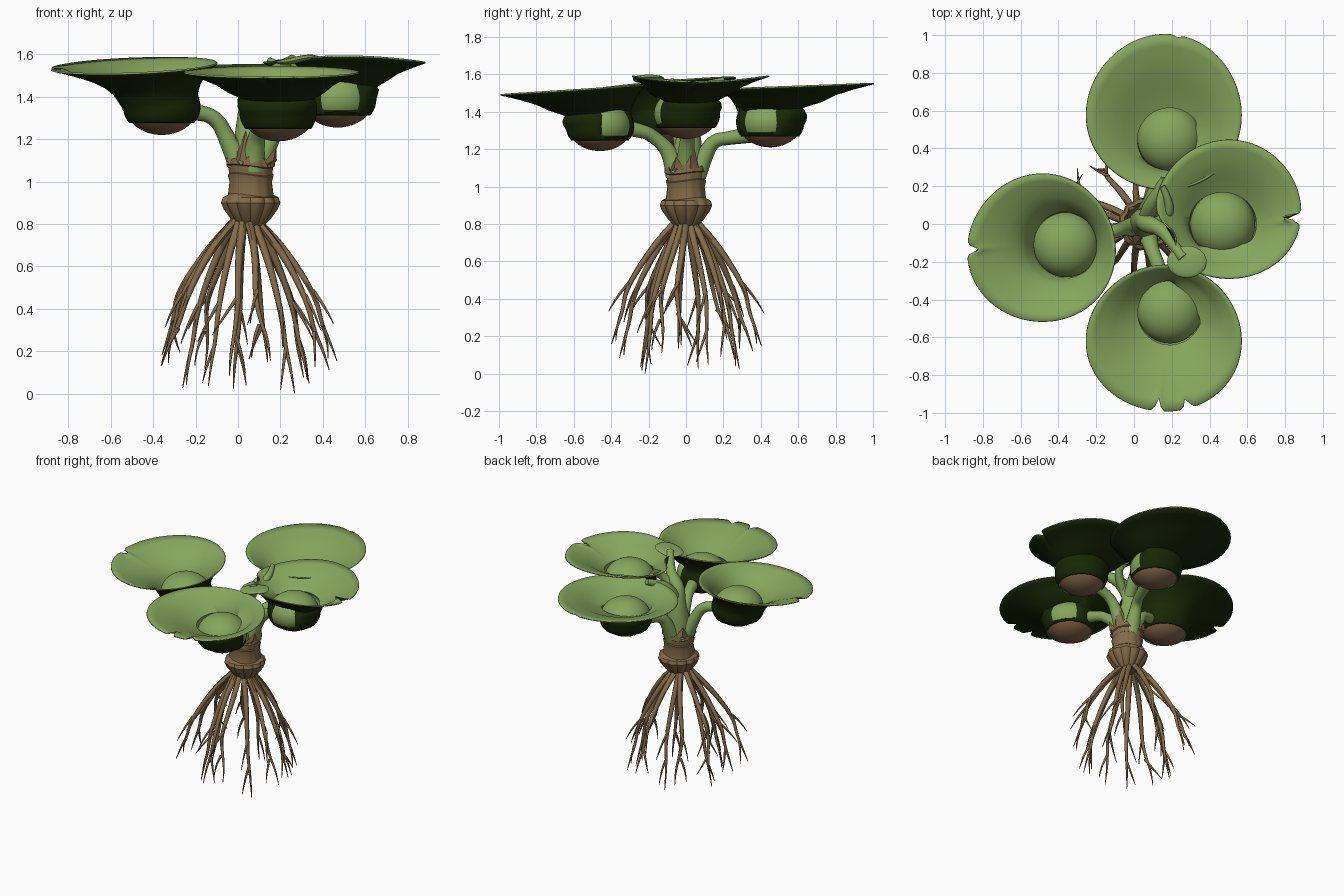
import bpy, bmesh, math, random
from math import sin, cos, pi, radians, sqrt, exp
from mathutils import Vector

random.seed(4)
if "Cube" in bpy.data.objects:
    bpy.data.objects.remove(bpy.data.objects["Cube"])


def material(name, rgb):
    m = bpy.data.materials.new(name)
    m.use_nodes = True
    m.diffuse_color = (*rgb, 1)
    bsdf = m.node_tree.nodes["Principled BSDF"]
    bsdf.inputs["Base Color"].default_value = (*rgb, 1)
    bsdf.inputs["Roughness"].default_value = 0.8
    return m


LEAF = material("leaf green", (0.24, 0.38, 0.11))
UNDER = material("dark leaf underside", (0.009, 0.02, 0.002))
BARK = material("bark brown", (0.23, 0.148, 0.066))
HUSK = material("bulb base brown", (0.22, 0.125, 0.065))


def smooth(obj, angle=50):
    bpy.ops.object.select_all(action='DESELECT')
    obj.select_set(True)
    bpy.context.view_layer.objects.active = obj
    bpy.ops.object.shade_smooth_by_angle(angle=radians(angle))


def finish(name, bm, mats, angle=50):
    mesh = bpy.data.meshes.new(name)
    bm.to_mesh(mesh)
    bm.free()
    obj = bpy.data.objects.new(name, mesh)
    bpy.context.collection.objects.link(obj)
    for m in mats:
        mesh.materials.append(m)
    smooth(obj, angle)
    return obj


def loft(bm, rings):
    """Skin closed rings of points, counted anticlockwise from above."""
    loops = [[bm.verts.new(p) for p in ring] for ring in rings]
    n = len(loops[0])
    for a, b in zip(loops, loops[1:]):
        for i in range(n):
            j = (i + 1) % n
            bm.faces.new((a[i], b[i], b[j], a[j]))
    return loops


def tubes(name, paths, mat, sides=2, steps=4):
    """Tapered round strands; each path is a list of (point, radius)."""
    cu = bpy.data.curves.new(name, 'CURVE')
    cu.dimensions = '3D'
    cu.bevel_depth = 1
    cu.bevel_resolution = sides
    cu.use_fill_caps = True
    for path in paths:
        s = cu.splines.new('NURBS')
        s.points.add(len(path) - 1)
        for sp, (p, r) in zip(s.points, path):
            sp.co = (*p, 1)
            sp.radius = r
        s.order_u = 3
        s.use_endpoint_u = True
        s.resolution_u = steps
    obj = bpy.data.objects.new(name, cu)
    bpy.context.collection.objects.link(obj)
    bpy.ops.object.select_all(action='DESELECT')
    obj.select_set(True)
    bpy.context.view_layer.objects.active = obj
    bpy.ops.object.convert(target='MESH')
    obj = bpy.context.view_layer.objects.active
    obj.data.materials.clear()
    obj.data.materials.append(mat)
    smooth(obj, 60)


def turn_from(t, degrees):
    return (t - radians(degrees) + pi) % (2 * pi) - pi


# Funnel leaves, each holding a flattened bulb: outward share, height share
BULB, HALF = 0.172, 0.135
PROFILE = [(0, 0), (.015, .04), (.03, .09), (.055, .15), (.08, .21), (.115, .3), (.15, .38),
           (.185, .46), (.22, .53), (.33, .665), (.5, .79), (.7, .885), (.85, .945), (1, 1)]


def leaf(name, bulb, base, rim, size, rim_z, tilt, patch, notches, wave=0.0):
    axis = Vector(bulb)
    mid = base + HALF
    low = base + 0.062
    seg = 144
    rings = []
    for u, h in PROFILE:
        ring = []
        for i in range(seg):
            t = 2 * pi * i / seg
            d = Vector((cos(t), sin(t)))
            cut = sum(k * exp(-(turn_from(t, a) / w) ** 2) for a, k, w in notches)
            scale = (1 - cut * u ** 4) * (1 + 0.012 * sin(3 * t + size[0] * 9) * u)
            edge = Vector((rim[0] + d.x * size[0] * scale, rim[1] + d.y * size[1] * scale))
            off = (axis + d * 0.14).lerp(edge, u) - axis
            z = low + (rim_z + tilt[0] * d.x + tilt[1] * d.y + wave * cos(2 * t) - low) * h
            # hug the bulb, except where it breaks through the cup
            need = BULB * sqrt(max(0, 1 - ((z - mid) / HALF) ** 2)) + 0.003
            if off.length < need:
                off = off.normalized() * need
            if patch is not None and 0.02 < u < 0.3:
                side = abs(turn_from(math.atan2(off.y, off.x), patch))
                sink = 0.05 * max(0, cos(min(side * 1.6, pi / 2)))
                off = off.normalized() * min(off.length, need + 0.02 - sink)
            p = axis + off
            ring.append((p.x, p.y, z))
        rings.append(ring)
    bm = bmesh.new()
    loft(bm, rings)
    obj = finish(name + "_leaf", bm, [LEAF, UNDER], 60)
    mod = obj.modifiers.new("thickness", 'SOLIDIFY')
    mod.thickness = 0.008
    mod.material_offset = 1

    bm = bmesh.new()
    bmesh.ops.create_uvsphere(bm, u_segments=40, v_segments=32, radius=1)
    for v in bm.verts:
        v.co = (bulb[0] + v.co.x * BULB, bulb[1] + v.co.y * BULB, mid + v.co.z * HALF)
    for f in bm.faces:
        f.material_index = int(f.calc_center_median().z < base + 0.075)
    finish(name + "_bulb", bm, [LEAF, HUSK])


leaf("back", (.19, .45), 1.21, (.16, .59), (.41, .41), 1.54, (0, .015), -20,
     [(80, .03, .05)])
leaf("right", (-.36, -.11), 1.22, (-.49, -.13), (.39, .39), 1.55, (.015, .035), None,
     [(181, .17, .05)])
leaf("front", (.19, -.46), 1.19, (.16, -.61), (.41, .385), 1.52, (0, .025), 35,
     [(265, .18, .045), (288, .14, .05)])
leaf("left", (.47, 0), 1.255, (.5, .075), (.385, .365), 1.58, (0, 0), -85,
     [(353, .26, .055), (205, .2, .3)], -.015)

# Stalks from the trunk to each cup
tubes("leaf_stalks", [
    [((.02, -.01, 1.06), .06), ((-.05, -.02, 1.2), .04), ((-.1, -.04, 1.3), .036),
     ((-.19, -.06, 1.33), .036), ((-.3, -.1, 1.33), .045)],
    [((.07, .05, 1.06), .06), ((.08, .1, 1.17), .045), ((.1, .15, 1.25), .036),
     ((.14, .24, 1.26), .036), ((.18, .36, 1.28), .045)],
    [((.07, -.05, 1.06), .06), ((.08, -.08, 1.18), .045), ((.1, -.15, 1.25), .036),
     ((.13, -.22, 1.3), .036), ((.17, -.36, 1.32), .045)],
    [((.09, 0, 1.06), .06), ((.14, 0, 1.18), .045), ((.2, .01, 1.28), .036),
     ((.28, .01, 1.33), .036), ((.38, 0, 1.36), .045)],
], LEAF, 4, 8)
tubes("central_stalk", [
    [((.06, 0, 1.06), .09), ((.06, .01, 1.2), .08), ((.05, .02, 1.33), .05),
     ((.07, 0, 1.43), .05), ((.14, -.02, 1.49), .04), ((.2, -.1, 1.54), .028),
     ((.26, -.18, 1.57), .03)],
    [((.06, .01, 1.34), .04), ((.08, .08, 1.43), .045), ((.12, .16, 1.5), .03),
     ((.16, .24, 1.53), .02)],
    [((.1, 0, 1.42), .03), ((.18, .03, 1.5), .03), ((.19, .12, 1.55), .022),
     ((.15, .2, 1.57), .015)],
], LEAF, 4, 8)

# Small folded young leaf at the tip
bm = bmesh.new()
bmesh.ops.create_uvsphere(bm, u_segments=24, v_segments=12, radius=.1)
for v in bm.verts:
    v.co = Vector((v.co.x * 1.05 + .28, v.co.y * .85 - .2,
                   v.co.z * .16 + 1.575 + .012 * sin(v.co.x * 20)))
finish("young_leaf", bm, [LEAF])

# Trunk with fluted swelling and ragged collar: height, radius, fluting
TRUNK = [(.79, .06, .1), (.82, .09, .1), (.87, .125, .1), (.9, .138, .08), (.925, .13, .08),
         (.935, .108, .03), (1.0, .1, .02), (1.03, .108, .02), (1.035, .102, .02),
         (1.07, .106, .03), (1.075, .115, .03), (1.1, .112, .05)]
bm = bmesh.new()
rings = []
for k, (z, r, flute) in enumerate(TRUNK):
    ring = []
    for i in range(72):
        t = 2 * pi * i / 72
        q = r * (1 + flute * (abs(sin(t * 6)) - .5))
        lift = .03 * sin(t * 3 + 1) * sin(t * 7) if k == len(TRUNK) - 1 else 0
        ring.append((.06 + q * cos(t), q * sin(t), z + lift + .008 * sin(2 * t) * (k > 4)))
    rings.append(ring)
rings.append([(.06 + .8 * (x - .06), y * .8, 1.07) for x, y, z in rings[-1]])
loops = loft(bm, rings)
bm.faces.new(loops[0])
bm.faces.new(reversed(loops[-1]))
bmesh.ops.recalc_face_normals(bm, faces=bm.faces)
finish("trunk", bm, [BARK], 35)

# Pointed husk scales standing above the collar
bm = bmesh.new()
for angle, height, lean in ((10, .16, .02), (75, .05, .02), (135, .07, .01), (200, .13, -.02),
                            (245, .14, -.03), (330, .06, .03)):
    def spot(a, r, z):
        return bm.verts.new((.06 + r * cos(radians(a)), r * sin(radians(a)), z))
    a, b = spot(angle - 38, .104, 1.06), spot(angle + 38, .104, 1.06)
    m, tip = spot(angle, .125, 1.1), spot(angle + 6, .1 + lean, 1.1 + height)
    inner = spot(angle, .08, 1.06)
    for f in ((a, m, tip), (m, b, tip), (b, inner, tip), (inner, a, tip)):
        bm.faces.new(f)
finish("husk_scales", bm, [BARK], 30)

# Forking roots that arch outward, then hang down
paths = []
COUNT = 15
for i in range(COUNT):
    a = 2 * pi * i / COUNT + random.uniform(-.12, .12)
    reach = (.45, .31, .4)[i % 3] * random.uniform(.95, 1.06)
    depth = (.14, .01, .08)[i % 3] + random.uniform(-.01, .05)

    def at(f, g, side=0.0, a=a, reach=reach, depth=depth):
        r = .04 + (reach - .04) * f
        return Vector((.035 + r * cos(a + side), r * sin(a + side) * .95,
                       .83 + (depth - .83) * g))

    bend = random.uniform(-.15, .15)
    paths.append([(at(0, 0), .02), (at(.22, .12), .02), (at(.5, .32, bend / 2), .017),
                  (at(.76, .56, bend), .013), (at(.82, .74, bend / 2), .01),
                  (at(.92, .87), .007), (at(1, 1), .002)])
    for f, g, side, out in ((.72, .54, .22, 1.0), (.83, .78, -.2, .9)):
        side *= random.choice((-1, 1))
        paths.append([(at(f, g - .03, bend * .7), .009),
                      (at((f + out) / 2 + .03, g + .08, bend / 2 + side * .6), .007),
                      (at(out, g + .2, side), .002)])
tubes("roots", paths, BARK, 1, 4)
